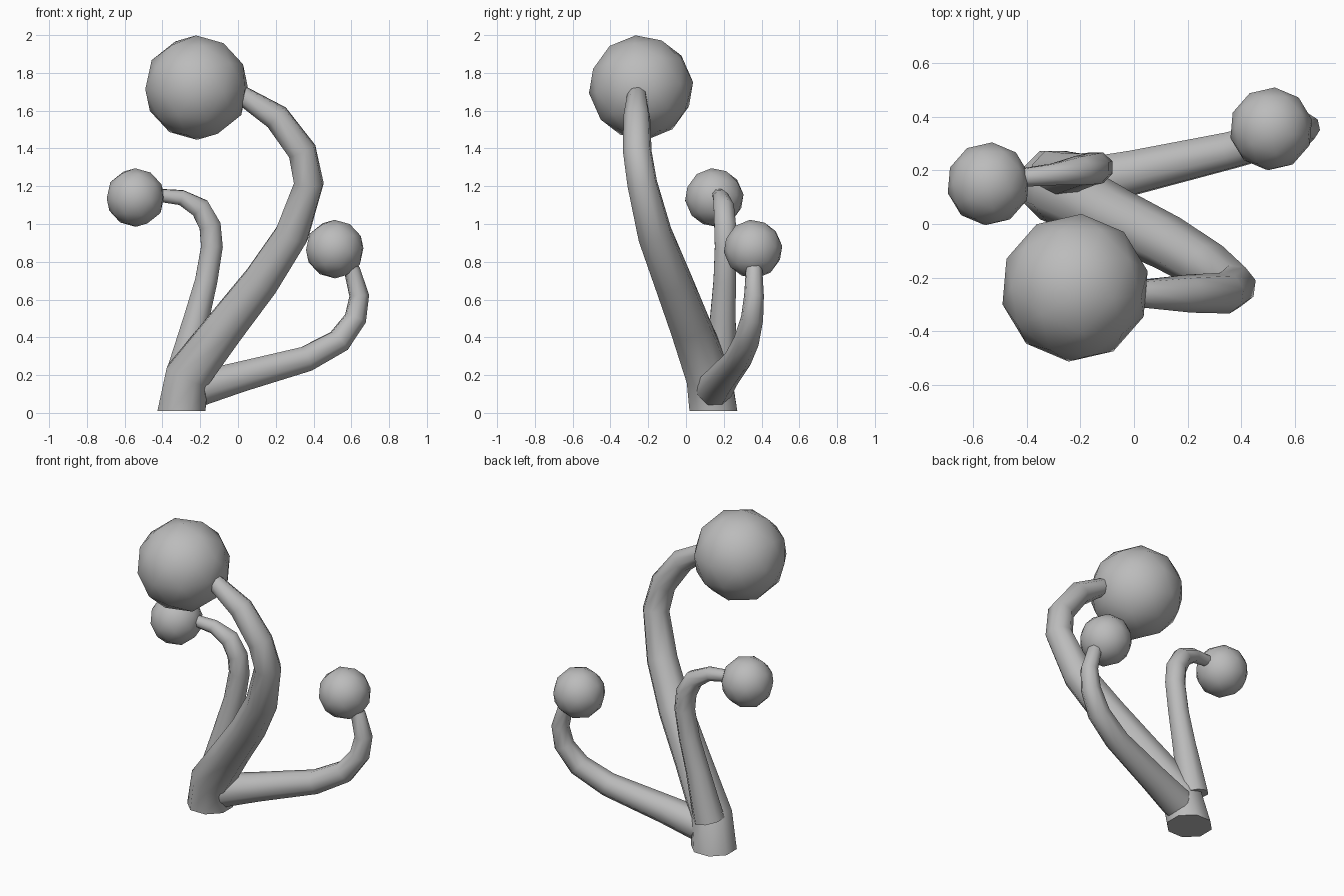
import bpy, bmesh, math
from mathutils import Vector, Matrix

if "Cube" in bpy.data.objects:
    bpy.data.objects.remove(bpy.data.objects["Cube"])

grey = bpy.data.materials.new("grey")
grey.diffuse_color = (0.5, 0.5, 0.5, 1)
grey.use_nodes = True
grey.node_tree.nodes["Principled BSDF"].inputs["Base Color"].default_value = grey.diffuse_color


def finish(bm, name):
    mesh = bpy.data.meshes.new(name)
    bmesh.ops.recalc_face_normals(bm, faces=bm.faces)
    bm.to_mesh(mesh)
    bm.free()
    mesh.materials.append(grey)
    obj = bpy.data.objects.new(name, mesh)
    bpy.context.collection.objects.link(obj)


def tube(name, path, start_dir=None, sides=8):
    """Tapered smooth tube through (x, y, z, radius) points, flat capped."""
    bm = bmesh.new()
    pts = [Vector(p[:3]) for p in path]
    n = len(pts)
    normal, rings = Vector((0, 1, 0)), []
    for i, p in enumerate(pts):
        a, b = pts[max(i - 1, 0)], pts[min(i + 1, n - 1)]
        t = (p - a).normalized() + (b - p).normalized()
        if i == 0 and start_dir:
            t = Vector(start_dir)
        t.normalize()
        normal = (normal - t * normal.dot(t)).normalized()
        side = t.cross(normal)
        ring = []
        for k in range(sides):
            ang = math.tau * (k + 0.5) / sides
            ring.append(bm.verts.new(
                p + (normal * math.cos(ang) + side * math.sin(ang)) * path[i][3]))
        rings.append(ring)
    for r, s in zip(rings, rings[1:]):
        for k in range(sides):
            j = (k + 1) % sides
            bm.faces.new((r[k], r[j], s[j], s[k])).smooth = True
    for ring in (rings[0], rings[-1]):
        cap = bm.faces.new(ring)
        for e in cap.edges:
            e.smooth = False
    finish(bm, name)


def ball(name, centre, radius, turn):
    bm = bmesh.new()
    m = Matrix.Translation(centre) @ Matrix.Rotation(math.radians(turn), 4, 'Z') \
        @ Matrix.Rotation(math.radians(6), 4, 'X')
    bmesh.ops.create_icosphere(bm, subdivisions=2, radius=radius, matrix=m)
    for f in bm.faces:
        f.smooth = True
    finish(bm, name)


# Main stalk, rising from the flat base
tube("main_stalk", [
    (-0.30, 0.145, 0.01, 0.137), (-0.265, 0.12, 0.20, 0.128),
    (-0.06, 0.02, 0.464, 0.112), (0.125, -0.07, 0.70, 0.104),
    (0.285, -0.165, 0.945, 0.095), (0.375, -0.232, 1.215, 0.082),
    (0.34, -0.258, 1.385, 0.078), (0.205, -0.26, 1.565, 0.072),
    (0.03, -0.26, 1.675, 0.053), (-0.08, -0.25, 1.70, 0.05)], (0, 0, 1))

# Left stalk
tube("left_stalk", [
    (-0.295, 0.185, 0.20, 0.095), (-0.22, 0.195, 0.50, 0.073),
    (-0.168, 0.205, 0.70, 0.064), (-0.138, 0.21, 0.88, 0.062),
    (-0.148, 0.207, 0.99, 0.062), (-0.20, 0.20, 1.085, 0.058),
    (-0.30, 0.185, 1.14, 0.043), (-0.40, 0.175, 1.15, 0.037),
    (-0.47, 0.165, 1.15, 0.035)])

# Right stalk
tube("right_stalk", [
    (-0.20, 0.15, 0.13, 0.10), (0.01, 0.195, 0.19, 0.087),
    (0.36, 0.275, 0.285, 0.073), (0.535, 0.32, 0.38, 0.068),
    (0.622, 0.35, 0.50, 0.06), (0.642, 0.36, 0.62, 0.053),
    (0.605, 0.36, 0.75, 0.045), (0.55, 0.355, 0.82, 0.042)])

# Round heads
ball("main_head", (-0.22, -0.238, 1.722), 0.278, -5)
ball("left_head", (-0.543, 0.15, 1.14), 0.156, -5)
ball("right_head", (0.512, 0.355, 0.867), 0.156, -5)
